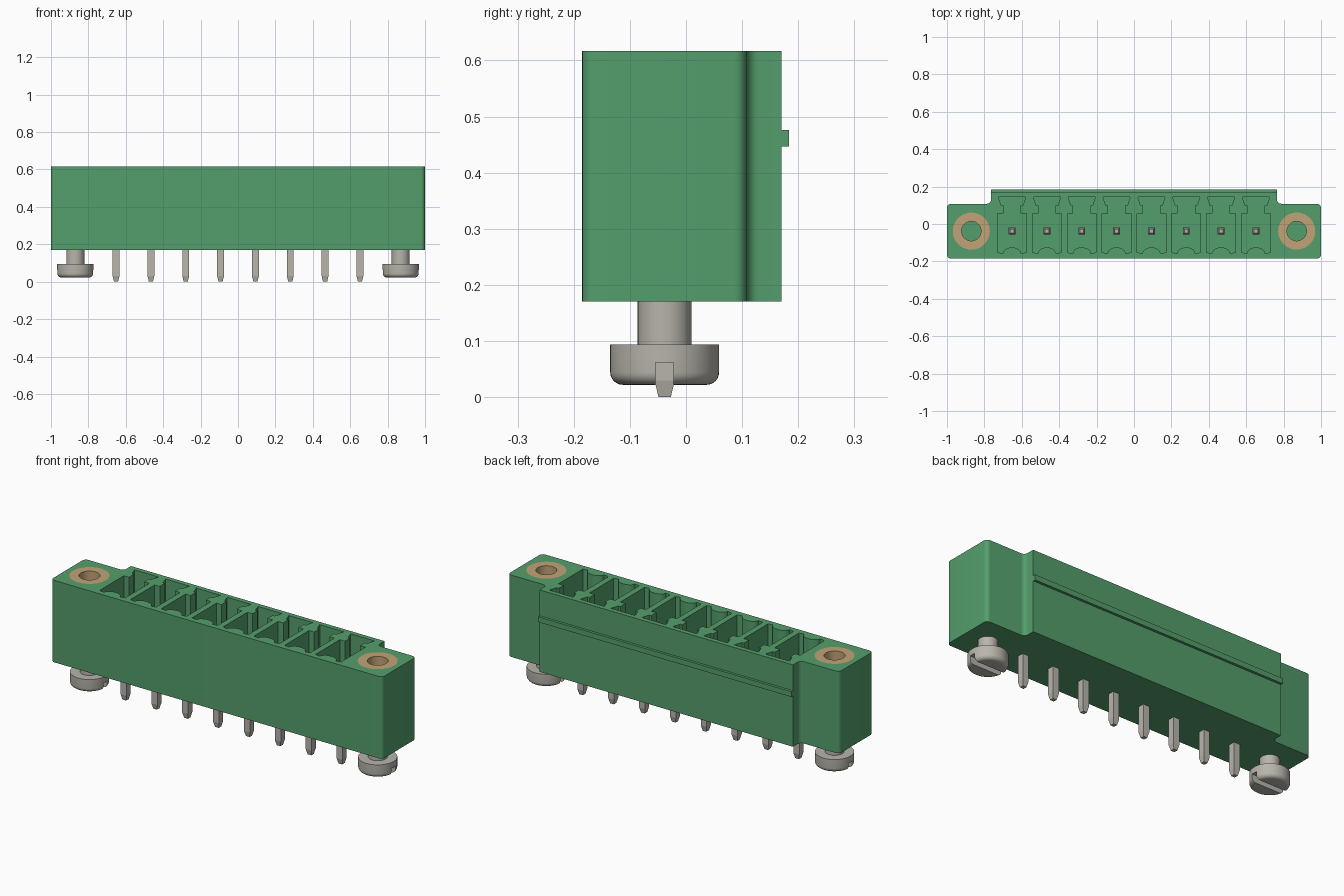
import bpy, bmesh, math
from mathutils import Matrix

cube = bpy.data.objects.get("Cube")
if cube:
    bpy.data.objects.remove(cube, do_unlink=True)


def material(name, rgb):
    m = bpy.data.materials.new(name)
    m.use_nodes = True
    m.diffuse_color = (*rgb, 1)
    m.node_tree.nodes["Principled BSDF"].inputs["Base Color"].default_value = (*rgb, 1)
    return m


GREEN = material("housing green", (0.089, 0.342, 0.15))
TAN = material("brass tan", (0.53, 0.37, 0.18))
GREY = material("tinned grey", (0.48, 0.46, 0.41))

Z0, Z1 = 0.17, 0.617          # housing bottom and top
AXIS_Y = -0.038               # row of pins and screws
SCREW_X = 0.87
PITCH = 0.1863
PIN_XS = [(i - 3.5) * PITCH for i in range(8)]


def prism(bm, pts, z0, z1):
    """Extrude a counter-clockwise outline from z0 to z1."""
    lo = [bm.verts.new((x, y, z0)) for x, y in pts]
    hi = [bm.verts.new((x, y, z1)) for x, y in pts]
    bm.faces.new(lo[::-1])
    bm.faces.new(hi)
    n = len(pts)
    for i in range(n):
        j = (i + 1) % n
        bm.faces.new((lo[i], lo[j], hi[j], hi[i]))


def box(bm, x0, x1, y0, y1, z0, z1):
    prism(bm, [(x0, y0), (x1, y0), (x1, y1), (x0, y1)], z0, z1)


def lathe(bm, profile, x, y, closed=False, n=48):
    """Revolve (radius, z) points about a vertical axis; zero radius makes a pole."""
    rings = []
    for r, z in profile:
        if r == 0:
            rings.append([bm.verts.new((x, y, z))] * n)
        else:
            rings.append([bm.verts.new((x + r * math.cos(a), y + r * math.sin(a), z))
                          for a in (2 * math.pi * k / n for k in range(n))])
    pairs = list(zip(rings, rings[1:])) + ([(rings[-1], rings[0])] if closed else [])
    for a, b in pairs:
        for k in range(n):
            j = (k + 1) % n
            bm.faces.new(list(dict.fromkeys((a[k], a[j], b[j], b[k]))))


def arc(cx, cy, r, a0, a1, n=6):
    return [(cx + r * math.cos(math.radians(a0 + (a1 - a0) * i / n)),
             cy + r * math.sin(math.radians(a0 + (a1 - a0) * i / n))) for i in range(n + 1)]


def finish(bm, name, mat):
    bmesh.ops.recalc_face_normals(bm, faces=bm.faces)
    me = bpy.data.meshes.new(name)
    bm.to_mesh(me)
    bm.free()
    ob = bpy.data.objects.new(name, me)
    bpy.context.collection.objects.link(ob)
    me.materials.append(mat)
    return ob


def activate(ob):
    bpy.ops.object.select_all(action='DESELECT')
    ob.select_set(True)
    bpy.context.view_layer.objects.active = ob


def smooth(ob):
    activate(ob)
    bpy.ops.object.shade_smooth_by_angle(angle=math.radians(35))


def cut(ob, cutter):
    mod = ob.modifiers.new("cut", 'BOOLEAN')
    mod.operation = 'DIFFERENCE'
    mod.solver = 'EXACT'
    mod.object = cutter
    activate(ob)
    bpy.ops.object.modifier_apply(modifier=mod.name)
    bpy.data.objects.remove(cutter, do_unlink=True)


# Housing: rounded flanges with a deeper centre block behind
R = 0.022
half = (arc(1 - R, -0.185 + R, R, -90, 0) + arc(1 - R, 0.108 - R, R, 0, 90)
        + arc(0.765 + R, 0.108 + R, R, 270, 180) + [(0.765, 0.17)])
bm = bmesh.new()
prism(bm, half + [(-x, y) for x, y in reversed(half)], Z0, Z1)
housing = finish(bm, "housing", GREEN)

# Pockets: scalloped front, T-shaped key slot at the back
side = [(0.077, -0.152), (0.077, 0.057), (0.046, 0.057), (0.046, 0.1),
        (0.058, 0.1), (0.073, 0.144)]
bump = [(0.048 * math.cos(math.pi - math.pi * i / 10),
         -0.157 + 0.032 * math.sin(math.pi * i / 10)) for i in range(11)]
pocket = bump + side + [(-x, y) for x, y in reversed(side)]
bm = bmesh.new()
for px in PIN_XS:
    prism(bm, [(px + x, y) for x, y in pocket], 0.24, Z1 + 0.05)
SLEEVE_Z = 0.3
for s in (-1, 1):
    lathe(bm, [(0, SLEEVE_Z), (0.099, SLEEVE_Z), (0.099, Z1 + 0.05), (0, Z1 + 0.05)],
          s * SCREW_X, AXIS_Y)
cut(housing, finish(bm, "pocket_cutter", GREEN))
smooth(housing)

# Latching rib along the back
bm = bmesh.new()
box(bm, -0.765, 0.765, 0.165, 0.184, 0.447, 0.476)
finish(bm, "back_rib", GREEN)

for s, label in ((1, "left"), (-1, "right")):
    # Threaded sleeve flush with the flange top
    bm = bmesh.new()
    lathe(bm, [(0.099, SLEEVE_Z), (0.099, Z1), (0.052, Z1), (0.052, SLEEVE_Z)],
          s * SCREW_X, AXIS_Y, closed=True)
    smooth(finish(bm, label + "_sleeve", TAN))

    # Slotted screw with a rounded head edge
    bm = bmesh.new()
    head = [(r, z) for r, z in arc(0.097 - 0.022, 0.022 + 0.022, 0.022, -90, 0)]
    lathe(bm, [(0, 0.022)] + head + [(0.097, 0.094), (0.048, 0.094), (0.048, 0.18), (0, 0.18)],
          s * SCREW_X, AXIS_Y)
    screw = finish(bm, label + "_screw", GREY)
    bm = bmesh.new()
    box(bm, s * SCREW_X - 0.15, s * SCREW_X + 0.15, AXIS_Y - 0.016, AXIS_Y + 0.016, -0.05, 0.062)
    cut(screw, finish(bm, "slot_cutter", GREY))
    smooth(screw)

# Square contact pins, tapered at both ends
for i, px in enumerate(PIN_XS):
    bm = bmesh.new()
    levels = [(0.011, 0), (0.018, 0.03), (0.018, 0.45), (0.010, 0.48)]
    root2 = math.sqrt(2)
    lathe(bm, [(0, 0)] + [(h * root2, z) for h, z in levels] + [(0, 0.48)], 0, 0, n=4)
    bmesh.ops.transform(bm, verts=bm.verts, matrix=Matrix.Translation((px, AXIS_Y, 0))
                        @ Matrix.Rotation(math.pi / 4, 4, 'Z'))
    finish(bm, "pin_%d" % (i + 1), GREY)
